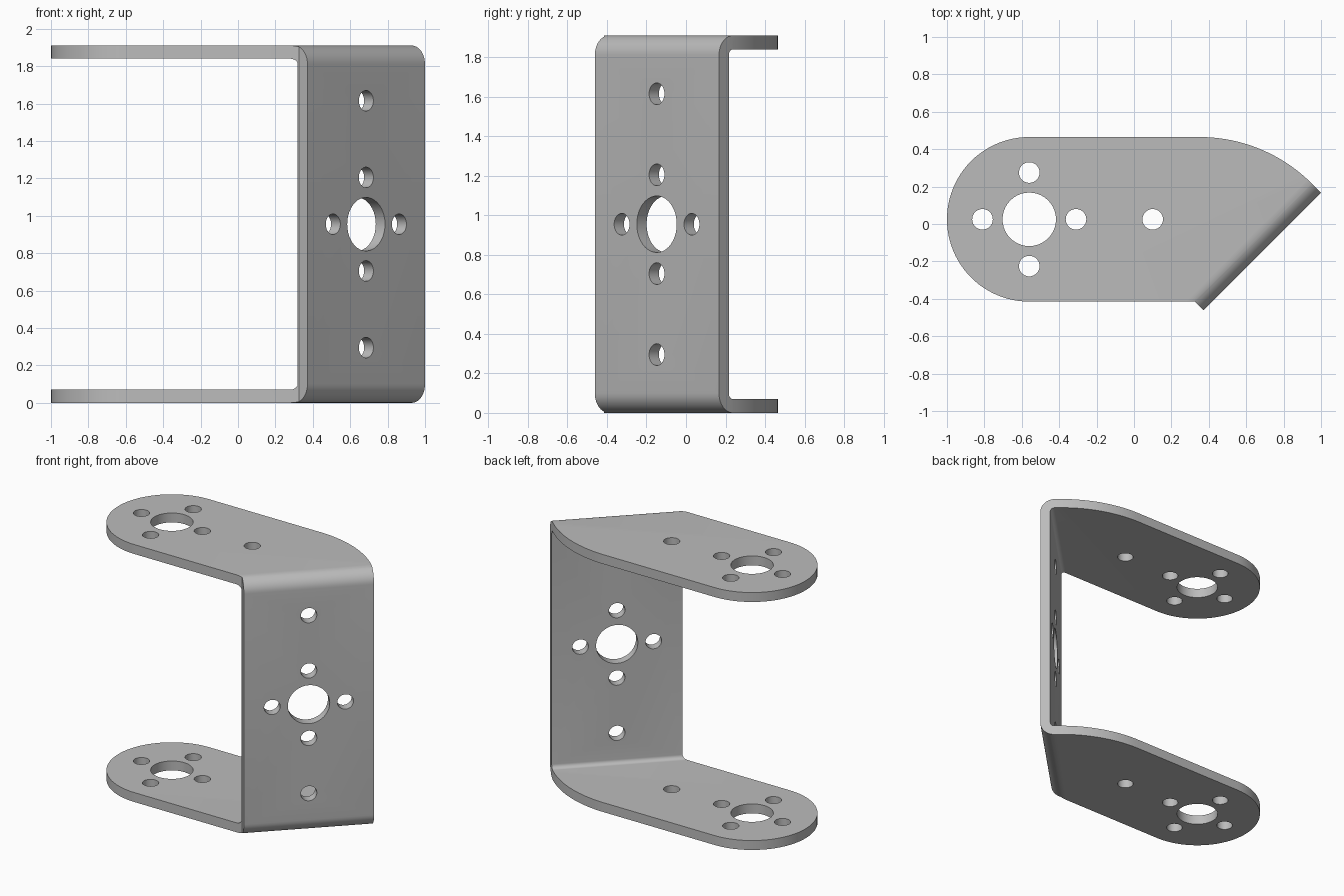
import bpy, bmesh, math
from mathutils import Vector, Matrix

if "Cube" in bpy.data.objects:
    bpy.data.objects.remove(bpy.data.objects["Cube"])

H, T = 1.91, 0.07              # overall height, sheet thickness
R_OUT, R_IN = 0.10, 0.03       # bend radii
S = math.sqrt(0.5)
WALL = Vector((0.685, -0.148, 0.0))      # middle of the wall's outer face
ALONG, INWARD = Vector((S, S, 0)), Vector((-S, S, 0))
PIVOT = Vector((-0.56, 0.025, 0.0))      # centre of the rounded flange end


def arc(cx, cy, r, a0, a1, n):
    """Points on an arc, angles in degrees."""
    return [(cx + r * math.cos(math.radians(a0 + (a1 - a0) * i / n)),
             cy + r * math.sin(math.radians(a0 + (a1 - a0) * i / n))) for i in range(n + 1)]


def prism(name, points, sweep):
    """Closed solid made by sweeping a polygon along a vector."""
    bm = bmesh.new()
    face = bm.faces.new([bm.verts.new(p) for p in points])
    ext = bmesh.ops.extrude_face_region(bm, geom=[face])
    bmesh.ops.translate(bm, vec=sweep, verts=[v for v in ext["geom"] if isinstance(v, bmesh.types.BMVert)])
    bmesh.ops.recalc_face_normals(bm, faces=bm.faces)
    mesh = bpy.data.meshes.new(name)
    bm.to_mesh(mesh)
    bm.free()
    ob = bpy.data.objects.new(name, mesh)
    bpy.context.collection.objects.link(ob)
    return ob


def combine(target, cutter, operation):
    mod = target.modifiers.new("cut", "BOOLEAN")
    mod.operation, mod.object, mod.solver = operation, cutter, "EXACT"
    bpy.context.view_layer.objects.active = target
    bpy.ops.object.modifier_apply(modifier=mod.name)
    bpy.data.objects.remove(cutter)


def drill(target, centre, axis, radius, depth):
    """Round hole through the sheet, centred on a point."""
    rot = axis.to_track_quat("Z", "Y").to_matrix()
    ring = arc(0, 0, radius, 0, 360, 40)[:-1]
    pts = [centre + rot @ Vector((x, y, -depth / 2)) for x, y in ring]
    combine(target, prism("hole_cutter", pts, axis * depth), "DIFFERENCE")


# Bent sheet: U-shaped section swept along the wall
L = 1.9
section = ([(L, 0)] + arc(R_OUT, R_OUT, R_OUT, 270, 180, 10)
           + arc(R_OUT, H - R_OUT, R_OUT, 180, 90, 10) + [(L, H), (L, H - T)]
           + arc(T + R_IN, H - T - R_IN, R_IN, 90, 180, 8)
           + arc(T + R_IN, T + R_IN, R_IN, 180, 270, 8) + [(L, T)])
bracket = prism("bracket", [WALL + INWARD * u - ALONG * 2 + Vector((0, 0, z)) for u, z in section], ALONG * 4)

# Plan outline: rounded end, swept shoulder and angled wall end
outline = (arc(PIVOT.x, PIVOT.y, 0.44, 270, 90, 48) + arc(0.35, -0.385, 0.85, 90, 45, 24)
           + [(1.10, 0.066), (0.425, -0.515), (0.325, -0.415)])
combine(bracket, prism("outline_cutter", [(x, y, -0.2) for x, y in outline], Vector((0, 0, H + 0.4))), "INTERSECT")

# Flange holes, through both flanges
Z = Vector((0, 0, 1))
mid = Z * (H / 2)
drill(bracket, PIVOT + mid, Z, 0.143, 3)
for dx, dy in ((0.25, 0), (-0.25, 0), (0, 0.25), (0, -0.25), (0.66, 0)):
    drill(bracket, PIVOT + mid + Vector((dx, dy, 0)), Z, 0.055, 3)

# Wall holes
drill(bracket, WALL + mid, INWARD, 0.143, 0.4)
for du, dz in ((0.25, 0), (-0.25, 0), (0, 0.25), (0, -0.25), (0, 0.66), (0, -0.66)):
    drill(bracket, WALL + mid + ALONG * du + Z * dz, INWARD, 0.055, 0.4)

# Bare metal finish
metal = bpy.data.materials.new("grey metal")
metal.diffuse_color = (0.5, 0.5, 0.5, 1)
metal.use_nodes = True
metal.node_tree.nodes["Principled BSDF"].inputs["Base Color"].default_value = metal.diffuse_color
bracket.data.materials.clear()
bracket.data.materials.append(metal)
for poly in bracket.data.polygons:
    poly.material_index = 0
bpy.ops.object.select_all(action="DESELECT")
bracket.select_set(True)
bpy.context.view_layer.objects.active = bracket
bpy.ops.object.shade_smooth_by_angle(angle=math.radians(30))
